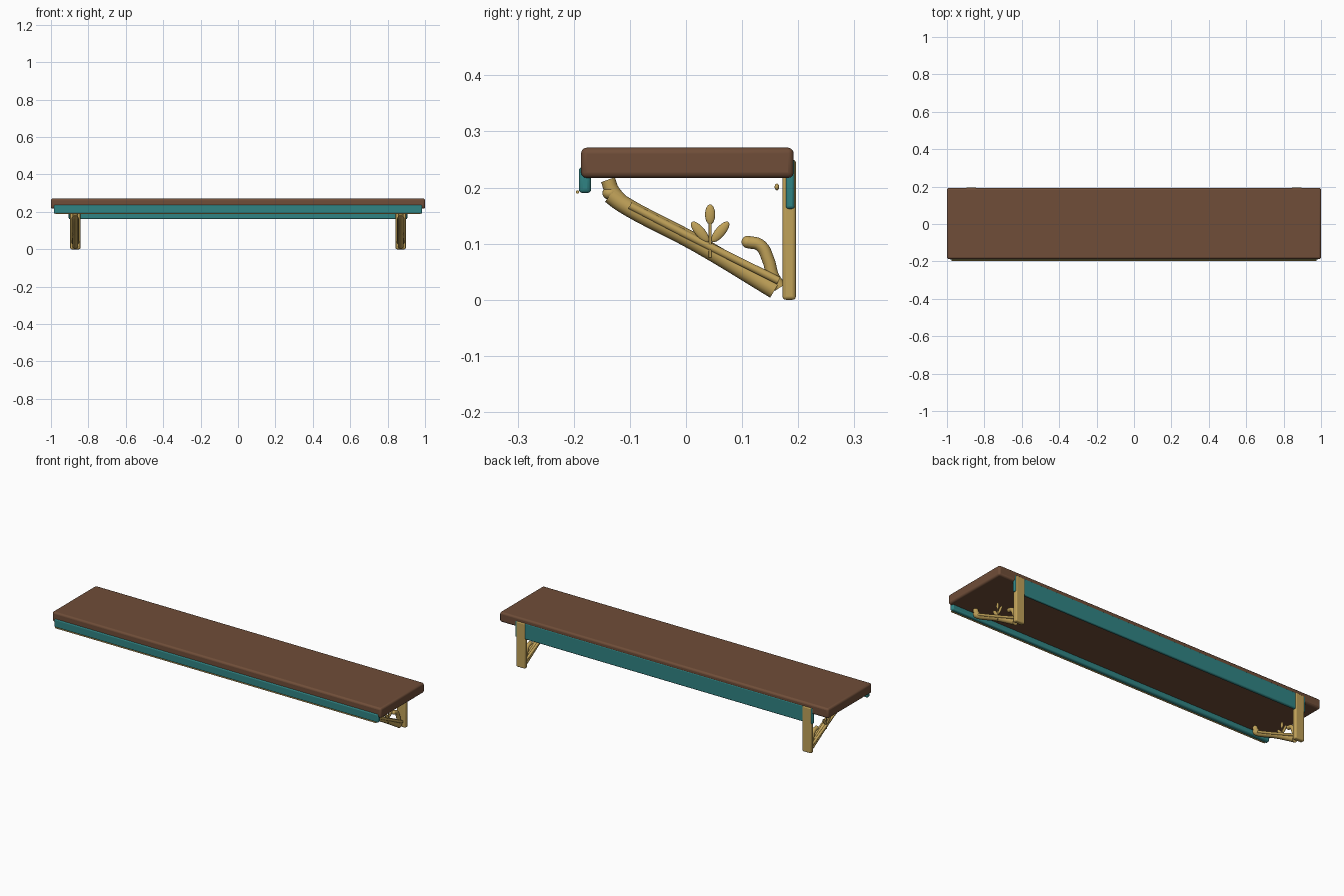
import bpy
from mathutils import Vector
from math import radians

if "Cube" in bpy.data.objects:
    bpy.data.objects.remove(bpy.data.objects["Cube"])


def material(name, rgb):
    m = bpy.data.materials.new(name)
    m.diffuse_color = (*rgb, 1)
    m.use_nodes = True
    m.node_tree.nodes["Principled BSDF"].inputs["Base Color"].default_value = m.diffuse_color
    return m


WOOD = material("brown_wood", (0.16, 0.075, 0.04))
TEAL = material("teal_paint", (0.03, 0.23, 0.23))
GOLD = material("antique_gold", (0.53, 0.36, 0.10))


def smooth(o):
    bpy.ops.object.select_all(action='DESELECT')
    o.select_set(True)
    bpy.context.view_layer.objects.active = o
    bpy.ops.object.shade_smooth_by_angle(angle=radians(40))


def box(name, lo, hi, bevel, mat):
    lo, hi = Vector(lo), Vector(hi)
    bpy.ops.mesh.primitive_cube_add(size=1, location=(lo + hi) / 2)
    o = bpy.context.object
    o.name = name
    o.scale = hi - lo
    bpy.ops.object.transform_apply(location=False, rotation=False, scale=True)
    b = o.modifiers.new("bevel", 'BEVEL')
    b.width, b.segments = bevel, 3
    o.data.materials.append(mat)
    smooth(o)
    return o


def tube(name, x, pts, r, bezier=True):
    """Round tube through (y, z) points in the plane at x."""
    c = bpy.data.curves.new(name, 'CURVE')
    c.dimensions = '3D'
    c.bevel_depth, c.bevel_resolution = r, 4
    c.use_fill_caps = True
    c.resolution_u = 8
    s = c.splines.new('BEZIER')
    s.bezier_points.add(len(pts) - 1)
    for p, (y, z) in zip(s.bezier_points, pts):
        p.co = (x, y, z)
        p.handle_left_type = p.handle_right_type = 'AUTO' if bezier else 'VECTOR'
    o = bpy.data.objects.new(name, c)
    bpy.context.collection.objects.link(o)
    c.materials.append(GOLD)
    bpy.ops.object.select_all(action='DESELECT')
    o.select_set(True)
    bpy.context.view_layer.objects.active = o
    bpy.ops.object.convert(target='MESH')
    smooth(bpy.context.object)


def ellipsoid(name, loc, scale, tilt=0):
    bpy.ops.mesh.primitive_uv_sphere_add(segments=20, ring_count=12, radius=1,
                                         location=loc, rotation=(radians(tilt), 0, 0))
    o = bpy.context.object
    o.name = name
    o.scale = scale
    o.data.materials.append(GOLD)
    smooth(o)


# board and the two rails beneath it
box("shelf_board", (-1, -0.187, 0.217), (1, 0.192, 0.271), 0.01, WOOD)
box("front_apron", (-0.985, -0.191, 0.19), (0.985, -0.169, 0.237), 0.007, TEAL)
box("back_rail", (-0.905, 0.178, 0.162), (0.905, 0.1935, 0.25), 0.005, TEAL)

# thin gilt bead along the front apron
bpy.ops.mesh.primitive_cylinder_add(vertices=12, radius=0.003, depth=1.95,
                                    location=(0, -0.1935, 0.192), rotation=(0, radians(90), 0))
bead = bpy.context.object
bead.name = "front_bead"
bead.data.materials.append(GOLD)
smooth(bead)

# a bracket at each end
for side, sx in (("left", -1), ("right", 1)):
    x = 0.87 * sx
    out = x + 0.015 * sx
    # wall plate
    box(side + "_wall_plate", (x - 0.027, 0.172, 0), (x + 0.027, 0.196, 0.25), 0.006, GOLD)
    # diagonal brace with raised ribs along both flanks
    tube(side + "_brace", x, [(-0.135, 0.187), (-0.115, 0.172), (0.02, 0.1), (0.158, 0.017)], 0.0155)
    for k in (-1, 1):
        tube(side + "_brace_rib", x + k * 0.012,
             [(-0.1, 0.168), (0.02, 0.106), (0.165, 0.034)], 0.007)
    # scrolls at the top and foot of the brace
    tube(side + "_top_scroll", x, [(-0.139, 0.214), (-0.132, 0.195), (-0.112, 0.172)], 0.013)
    ellipsoid(side + "_top_knob", (x, -0.135, 0.19), (0.015, 0.014, 0.012))
    tube(side + "_foot_scroll", x, [(0.11, 0.103), (0.132, 0.097), (0.147, 0.07),
                                    (0.155, 0.042), (0.168, 0.022)], 0.011)
    ellipsoid(side + "_scroll_tip", (x, 0.11, 0.103), (0.011, 0.011, 0.011))
    # leaf sprig
    tube(side + "_sprig_stem", out, [(0.043, 0.075), (0.043, 0.142)], 0.0025, False)
    ellipsoid(side + "_leaf_middle", (out, 0.043, 0.152), (0.005, 0.009, 0.018))
    ellipsoid(side + "_leaf_front", (out, 0.025, 0.121), (0.005, 0.009, 0.023), 40)
    ellipsoid(side + "_leaf_back", (out, 0.061, 0.121), (0.005, 0.009, 0.023), -40)
    # screw head
    ellipsoid(side + "_screw_head", (x, 0.162, 0.201), (0.006, 0.004, 0.006))
